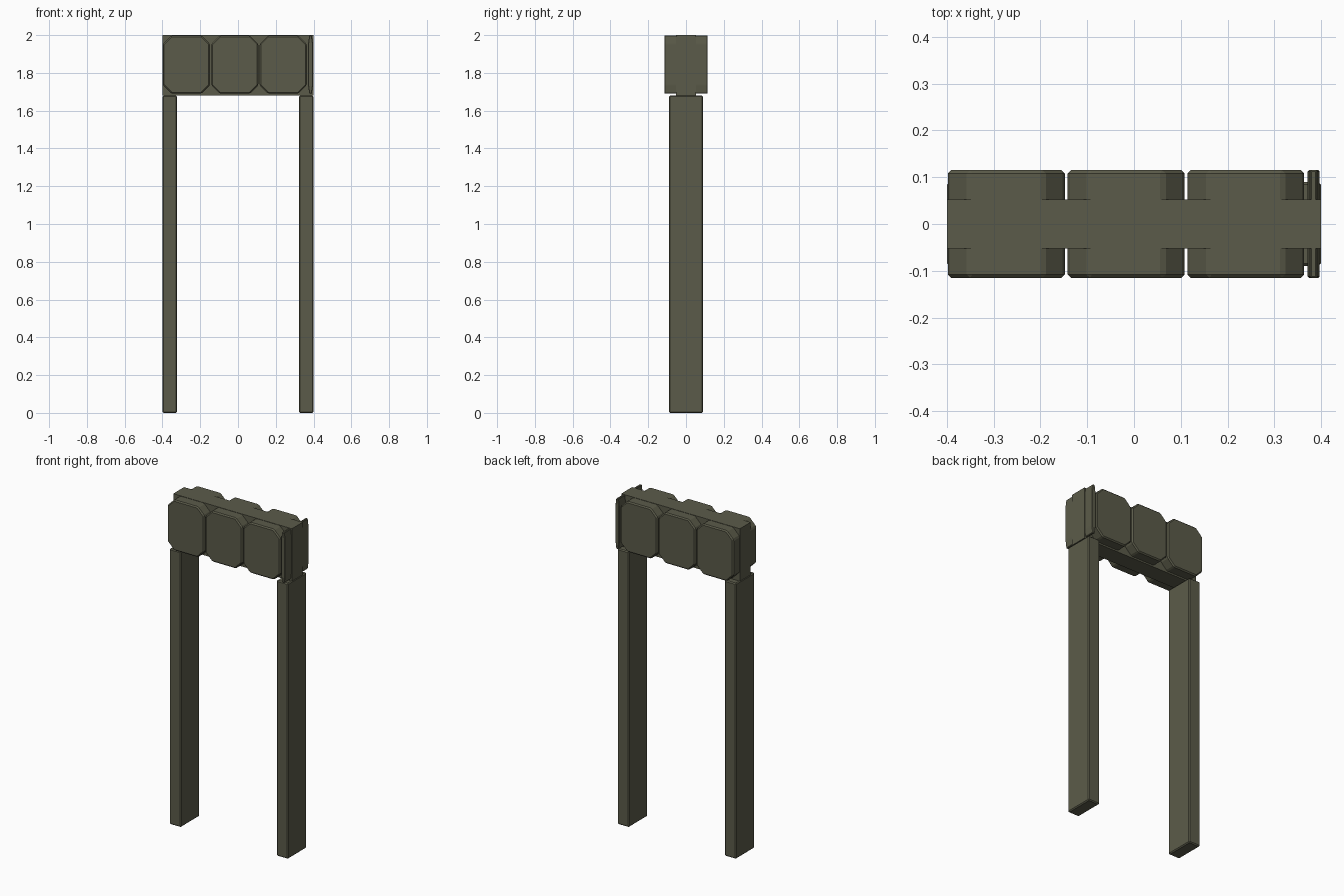
import bpy, bmesh

if "Cube" in bpy.data.objects:
    bpy.data.objects.remove(bpy.data.objects["Cube"])

olive = bpy.data.materials.new("dark_olive")
olive.diffuse_color = (0.105, 0.105, 0.068, 1)
olive.use_nodes = True
olive.node_tree.nodes["Principled BSDF"].inputs["Base Color"].default_value = olive.diffuse_color


def prism(name, x0, x1, z0, z1, half_y, cut=(0, 0), bevel=0.0):
    """Extrude a rectangle or corner-cut octagon in XZ along Y."""
    cx, cz = cut
    if cx:
        pts = [(x0 + cx, z0), (x1 - cx, z0), (x1, z0 + cz), (x1, z1 - cz),
               (x1 - cx, z1), (x0 + cx, z1), (x0, z1 - cz), (x0, z0 + cz)]
    else:
        pts = [(x0, z0), (x1, z0), (x1, z1), (x0, z1)]
    bm = bmesh.new()
    face = bm.faces.new([bm.verts.new((x, -half_y, z)) for x, z in pts])
    ext = bmesh.ops.extrude_face_region(bm, geom=[face])
    for v in ext["geom"]:
        if isinstance(v, bmesh.types.BMVert):
            v.co.y = half_y
    if bevel:
        bmesh.ops.bevel(bm, geom=bm.edges[:], offset=bevel, segments=1,
                        affect='EDGES', clamp_overlap=True)
    bmesh.ops.recalc_face_normals(bm, faces=bm.faces[:])
    mesh = bpy.data.meshes.new(name)
    bm.to_mesh(mesh)
    bm.free()
    mesh.materials.append(olive)
    obj = bpy.data.objects.new(name, mesh)
    bpy.context.collection.objects.link(obj)
    return obj


# Upright legs
prism("left_leg", -0.4, -0.322, 0.0, 1.68, 0.09, bevel=0.006)
prism("right_leg", 0.322, 0.4, 0.0, 1.68, 0.09, bevel=0.006)

# Lintel core running through the blocks
prism("lintel_beam", -0.4, 0.4, 1.68, 2.0, 0.052)

# Row of chamfered stone blocks
for i, x in enumerate((-0.398, -0.142, 0.114)):
    prism(f"lintel_block_{i + 1}", x, x + 0.25, 1.69, 1.998, 0.115,
          cut=(0.045, 0.045), bevel=0.007)

# Narrow end block, squeezed to fit the remaining width
prism("narrow_end_block", 0.371, 0.397, 1.69, 1.998, 0.115,
      cut=(0.006, 0.045), bevel=0.003)
